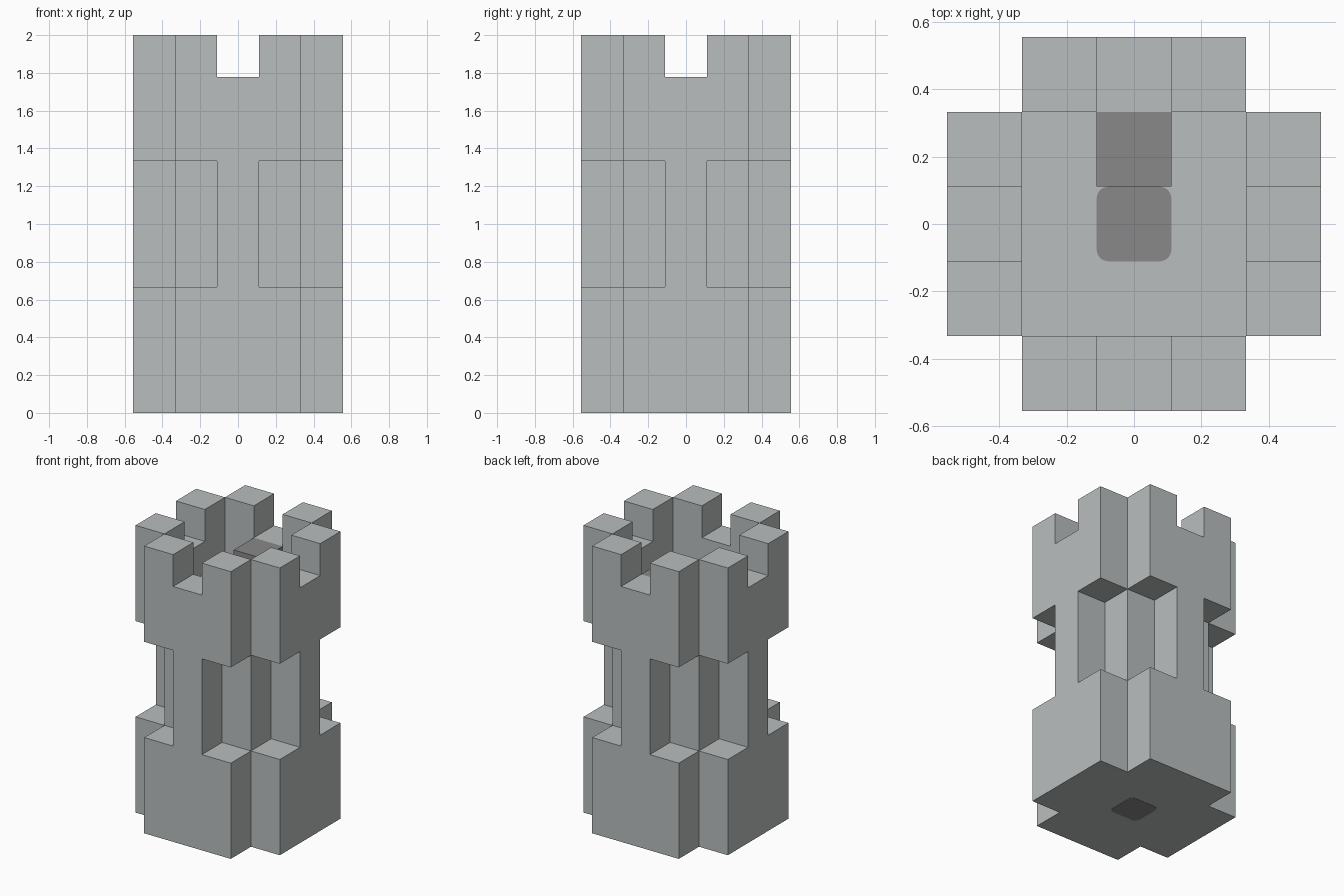
import bpy, bmesh
from mathutils import Vector
from itertools import product

cube = bpy.data.objects.get("Cube")
if cube:
    bpy.data.objects.remove(cube)

U = 2 / 9            # edge of one building block
LAYERS = 9


def material(name, rgb):
    m = bpy.data.materials.new(name)
    m.use_nodes = True
    m.diffuse_color = (*rgb, 1)
    m.node_tree.nodes["Principled BSDF"].inputs["Base Color"].default_value = (*rgb, 1)
    return m


def add_object(name, bm, mat):
    mesh = bpy.data.meshes.new(name)
    bm.to_mesh(mesh)
    bm.free()
    mesh.materials.append(mat)
    obj = bpy.data.objects.new(name, mesh)
    bpy.context.collection.objects.link(obj)
    return obj


def box(centre, size):
    bm = bmesh.new()
    bmesh.ops.create_cube(bm, size=1)
    bmesh.ops.scale(bm, vec=size, verts=bm.verts)
    bmesh.ops.translate(bm, vec=centre, verts=bm.verts)
    return bm


def is_stone(x, y, k):
    """Whether the block at column x, y (-2..2) and layer k is solid."""
    far, near = max(abs(x), abs(y)), min(abs(x), abs(y))
    if not 0 <= k < LAYERS or far > 2 or near > 1:
        return False
    if far < 2:                  # core, open above the roof floor
        return k < 7
    if 3 <= k <= 5 or k == 8:    # waist keeps the ribs, top keeps the merlons
        return (near == 0) == (k < 8)
    return True


light = material("light stone", (0.49, 0.515, 0.515))
dark = material("dark stone", (0.254, 0.246, 0.246))

# Tower: outer skin of the blocks, merged into large flat faces
bm = bmesh.new()
for x, y, k in product(range(-2, 3), range(-2, 3), range(LAYERS)):
    if not is_stone(x, y, k):
        continue
    centre = Vector((x, y, k + 0.5))
    for axis, sign in product(range(3), (-1, 1)):
        n = Vector((0, 0, 0))
        n[axis] = sign
        if is_stone(x + int(n.x), y + int(n.y), k + int(n.z)):
            continue
        a = Vector((0, 0, 0))
        a[(axis + 1) % 3] = 1
        b = n.cross(a)
        corners = (a + b, b - a, -a - b, a - b)
        bm.faces.new([bm.verts.new((centre + (n + c) / 2) * U) for c in corners])
bmesh.ops.remove_doubles(bm, verts=bm.verts, dist=0.001)
bmesh.ops.dissolve_limit(bm, angle_limit=0.01, verts=bm.verts, edges=bm.edges)
add_object("tower", bm, light)

# Rounded core rod, showing flush in the roof floor and the underside
proud = 0.0015
bm = box((0, 0, 3.5 * U), (U, U, 7 * U + 2 * proud))
uprights = [e for e in bm.edges if abs(e.verts[0].co.z - e.verts[1].co.z) > U]
bmesh.ops.bevel(bm, geom=uprights, offset=0.035, segments=4, profile=0.5, affect='EDGES')
add_object("core_rod", bm, dark)

# Square step behind the rear gap in the battlements
add_object("rear_step", box((0, U, 7.5 * U), (U, U, U)), dark)
